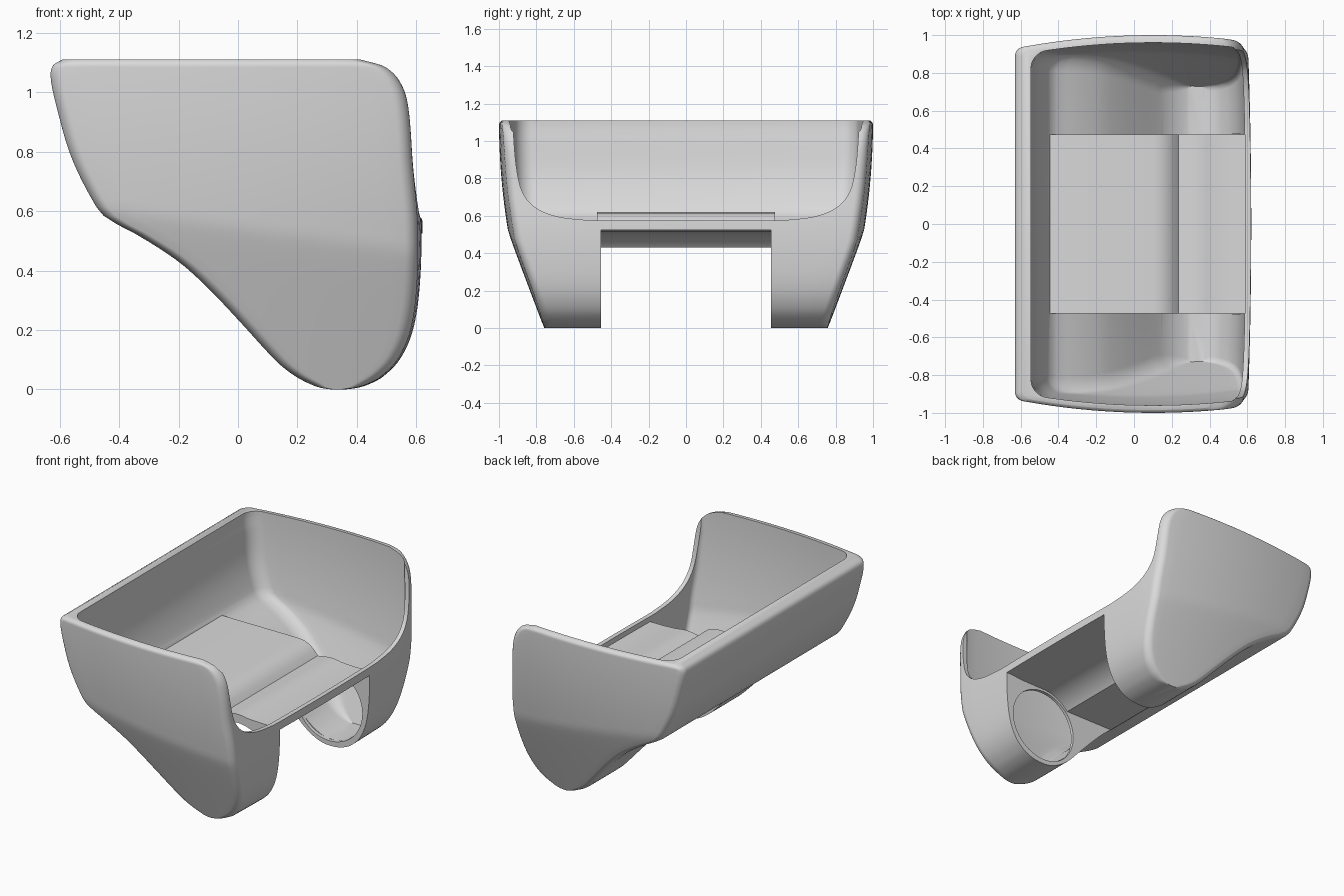
import bpy, bmesh, math

if "Cube" in bpy.data.objects:
    bpy.data.objects.remove(bpy.data.objects["Cube"])

H = 1.11
# Side-view outline: rear edge and front edge as (z, x)
REAR = [(0, .315), (.004, .285), (.015, .25), (.04, .2), (.08, .145), (.125, .1), (.235, 0), (.34, -.1),
        (.43, -.2), (.515, -.33), (.575, -.44), (.62, -.48), (.78, -.56), (.95, -.61), (1.05, -.63),
        (1.09, -.622), (H, -.59)]
FRONT = [(0, .35), (.004, .385), (.015, .425), (.04, .475), (.1, .535), (.2, .58), (.35, .603), (.55, .608),
         (.75, .592), (.95, .577), (1.03, .552), (1.085, .5), (H, .42)]


def smooth(table, z):
    """Cubic interpolation through a table of (z, x)."""
    z = min(max(z, table[0][0]), table[-1][0])
    i = next(k for k in range(len(table) - 1) if z <= table[k + 1][0])
    (z0, x0), (z1, x1) = table[i], table[i + 1]

    def slope(k):
        a, b = table[max(k - 1, 0)], table[min(k + 1, len(table) - 1)]
        return (b[1] - a[1]) / (b[0] - a[0])
    h = z1 - z0
    t = (z - z0) / h
    return ((2*t**3 - 3*t*t + 1) * x0 + (t**3 - 2*t*t + t) * h * slope(i)
            + (3*t*t - 2*t**3) * x1 + (t**3 - t*t) * h * slope(i + 1))


def half_width(x, z):
    """Side wall: bowed above a slanting crease, tapering below it."""
    crease = .62 - .13 * (x + .4)
    y = 1.0 - .07 * ((x - .1) / .73) ** 2 - .05 * ((H - max(z, crease)) / .6) ** 2
    d = max(0, crease - z)
    return y - .38 * d * d / (d + .03)


def ring(x0, x1, z, inset, r_rear, r_front):
    """Horizontal outline with rounded corners and a bowed front."""
    def bow(y):
        return .014 - .02 * y * y
    x1 += bow(half_width(x1, z) - inset)
    w = x1 - x0
    ra, rb = min(r_rear, .2 * w), min(r_front, .2 * w)
    n = 8
    xs = [(x0 + ra * (1 - math.cos(k / n * math.pi / 2)), ra * (1 - math.sin(k / n * math.pi / 2)))
          for k in range(n + 1)]
    xs += [(x0 + ra + (w - ra - rb) * k / 14, 0) for k in range(1, 14)]
    xs += [(x1 - rb * (1 - math.sin(k / n * math.pi / 2)), rb * (1 - math.cos(k / n * math.pi / 2)))
           for k in range(n + 1)]
    side = [(x, half_width(x, z) - inset - c) for x, c in xs]
    ye = side[-1][1]
    front = [(x1 + bow(y) - bow(ye), y) for y in (ye * (1 - 2 * k / 16) for k in range(1, 16))]
    return [(x, y, z) for x, y in side + front + [(x, -y) for x, y in reversed(side)]]


def finish(name, bm):
    bmesh.ops.recalc_face_normals(bm, faces=bm.faces)
    me = bpy.data.meshes.new(name)
    bm.to_mesh(me)
    bm.free()
    ob = bpy.data.objects.new(name, me)
    bpy.context.collection.objects.link(ob)
    return ob


def loft(name, rings):
    bm = bmesh.new()
    rows = [[bm.verts.new(p) for p in r] for r in rings]
    n = len(rows[0])
    for a, b in zip(rows, rows[1:]):
        for i in range(n):
            j = (i + 1) % n
            bm.faces.new((a[i], a[j], b[j], b[i]))
    bm.faces.new(rows[0])
    bm.faces.new(rows[-1])
    return finish(name, bm)


def prism(name, pts, a, b, axis):
    """Extrude a 2D outline from a to b along x (yz outline) or y (xz outline)."""
    place = (lambda p, d: (d, p[0], p[1])) if axis == 'x' else (lambda p, d: (p[0], d, p[1]))
    return loft(name, [[place(p, d) for p in pts] for d in (a, b)])


def cut(ob, cutter):
    m = ob.modifiers.new("cut", 'BOOLEAN')
    m.operation, m.solver, m.object = 'DIFFERENCE', 'EXACT', cutter
    bpy.context.view_layer.objects.active = ob
    bpy.ops.object.modifier_apply(modifier=m.name)
    bpy.data.objects.remove(cutter)


def arc(r, a, b, n=20):
    """Arc around the roller axis in the xz plane."""
    return [(.33 + r * math.cos(math.radians(a + (b - a) * k / n)),
             .265 + r * math.sin(math.radians(a + (b - a) * k / n))) for k in range(n + 1)]


# Outer body, with levels packed towards the rounded bottom and rim
levels = [0, .001] + [H * (1 - math.cos(math.pi * k / 60)) / 2 for k in range(2, 61)]
body = loft("bucket_shell", [
    ring(smooth(REAR, z), smooth(FRONT, z), z, .016 * max(0, (z - H + .02) / .02) ** 2, .04, .045)
    for z in levels])

# Inner cavity, parted by a raised middle floor
rings = []
for k in range(50):
    z = .032 + (1.2 - .032) * (k / 49) ** 1.5
    lip = .017 + .068 * min(1, max(0, (z - .62) / .4))
    r = ring(smooth(REAR, min(z - .025, 1.05)) + lip, smooth(FRONT, min(z - .025, .95)) - .03,
             min(z, H), .04, .08, .03)
    rings.append([(x, y, z) for x, y, _ in r])
cavity = loft("cavity", rings)
floor = [(-.8, -.2), (-.8, .62), (.1, .62), (.14, .615), (.18, .598), (.21, .573), (.235, .543)]
floor += arc(.29, 104, 76) + [(.5, .542), (1, .542), (1, -.2)]
cut(cavity, prism("middle_floor", floor, -.475, .475, 'y'))
cut(body, cavity)

# Gap between the two legs, arched over the roller and open to the front
gap = [(-.5, -.2), (-.5, .43)] + arc(.25, 138.7, 90) + [(.5, .517), (.57, .525), (1, .527), (1, -.2)]
cut(body, prism("leg_gap", gap, -.455, .455, 'y'))

# Round holes in the inner leg faces
cut(body, prism("roller_hole", arc(.235, 0, 352.5, 47), -.4765, .4765, 'y'))

# U-shaped front opening
U = [(.575, 0), (.5755, .45), (.58, .56), (.595, .68), (.625, .77), (.67, .835), (.74, .88),
     (.85, .905), (1.0, .92), (1.3, .935)]
half = [(smooth([(i, p[1]) for i, p in enumerate(U)], k / 5),
         smooth([(i, p[0]) for i, p in enumerate(U)], k / 5)) for k in range(5, 46)]
cut(body, prism("front_opening", half + [(-y, z) for y, z in reversed(half)], .45, 1, 'x'))

# One grey material, smooth shading
mat = bpy.data.materials.new("light_grey")
mat.diffuse_color = (.7, .7, .7, 1)
mat.use_nodes = True
mat.node_tree.nodes["Principled BSDF"].inputs["Base Color"].default_value = mat.diffuse_color
body.data.materials.clear()
body.data.materials.append(mat)
for f in body.data.polygons:
    f.material_index = 0
bpy.ops.object.select_all(action='DESELECT')
body.select_set(True)
bpy.context.view_layer.objects.active = body
bpy.ops.object.shade_smooth_by_angle(angle=math.radians(35))
